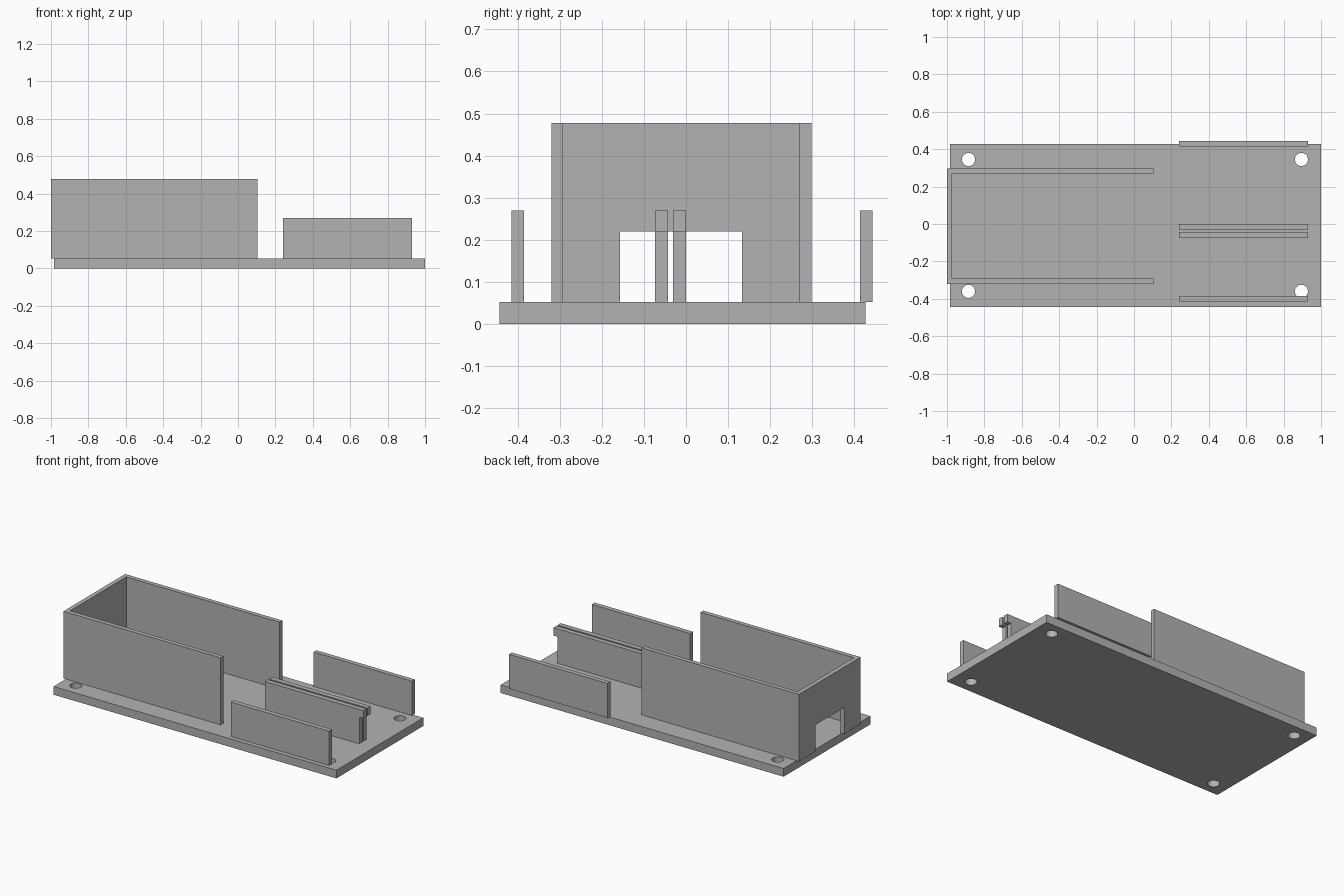
import bpy, bmesh
from mathutils import Vector

cube = bpy.data.objects.get("Cube")
if cube:
    bpy.data.objects.remove(cube, do_unlink=True)

grey = bpy.data.materials.new("plain_grey")
grey.use_nodes = True
colour = (0.45, 0.45, 0.45, 1)
grey.diffuse_color = colour
grey.node_tree.nodes["Principled BSDF"].inputs["Base Color"].default_value = colour


def finish(name, bm):
    bmesh.ops.recalc_face_normals(bm, faces=bm.faces)
    mesh = bpy.data.meshes.new(name)
    bm.to_mesh(mesh)
    bm.free()
    mesh.materials.append(grey)
    obj = bpy.data.objects.new(name, mesh)
    bpy.context.scene.collection.objects.link(obj)
    return obj


def prism(name, points, direction):
    """Extrude a closed flat outline along a direction."""
    bm = bmesh.new()
    face = bm.faces.new([bm.verts.new(p) for p in points])
    new = bmesh.ops.extrude_face_region(bm, geom=[face])["geom"]
    verts = [g for g in new if isinstance(g, bmesh.types.BMVert)]
    bmesh.ops.translate(bm, verts=verts, vec=Vector(direction))
    return finish(name, bm)


def block(name, x0, x1, y0, y1, z0, z1):
    outline = [(x0, y0, z0), (x1, y0, z0), (x1, y1, z0), (x0, y1, z0)]
    return prism(name, outline, (0, 0, z1 - z0))


def cut(obj, cutter):
    """Subtract the cutter, then discard it."""
    mod = obj.modifiers.new("cut", 'BOOLEAN')
    mod.operation = 'DIFFERENCE'
    mod.solver = 'EXACT'
    mod.object = cutter
    bpy.context.view_layer.objects.active = obj
    bpy.ops.object.modifier_apply(modifier=mod.name)
    bpy.data.objects.remove(cutter, do_unlink=True)


FLOOR = 0.052

# Base plate with four screw holes
base = block("base_plate", -0.983, 1.0, -0.443, 0.427, 0, FLOOR)
for x in (-0.885, 0.895):
    for y in (-0.36, 0.345):
        bpy.ops.mesh.primitive_cylinder_add(vertices=48, radius=0.035, depth=0.3,
                                            location=(x, y, 0))
        hole = bpy.context.object
        hole.name = "hole_cutter"
        hole.data.materials.append(grey)
        cut(base, hole)

# Tall three-sided enclosure with a doorway in its end wall
left, right, wall = -1.0, 0.103, 0.028
near, far = -0.32, 0.298
outline = [(right, near), (right, near + wall), (left + wall, near + wall),
           (left + wall, far - wall), (right, far - wall), (right, far),
           (left, far), (left, near)]
box = prism("enclosure", [(x, y, FLOOR) for x, y in outline], (0, 0, 0.425))
cut(box, block("doorway_cutter", -1.1, -0.9, -0.157, 0.133, -0.1, 0.22))

# Low outer rails
START, END, TOP = 0.24, 0.93, 0.27
block("front_rail", START, END, -0.415, -0.385, FLOOR, TOP)
block("back_rail", START, END, 0.414, 0.443, FLOOR, TOP)

# Pair of centre rails with an overhanging upper lip
lip = [(START, FLOOR), (END - 0.028, FLOOR), (END - 0.028, 0.22),
       (END, 0.22), (END, TOP), (START, TOP)]
for name, y in (("centre_rail_front", -0.074), ("centre_rail_back", -0.031)):
    prism(name, [(x, y, z) for x, z in lip], (0, 0.031, 0))
